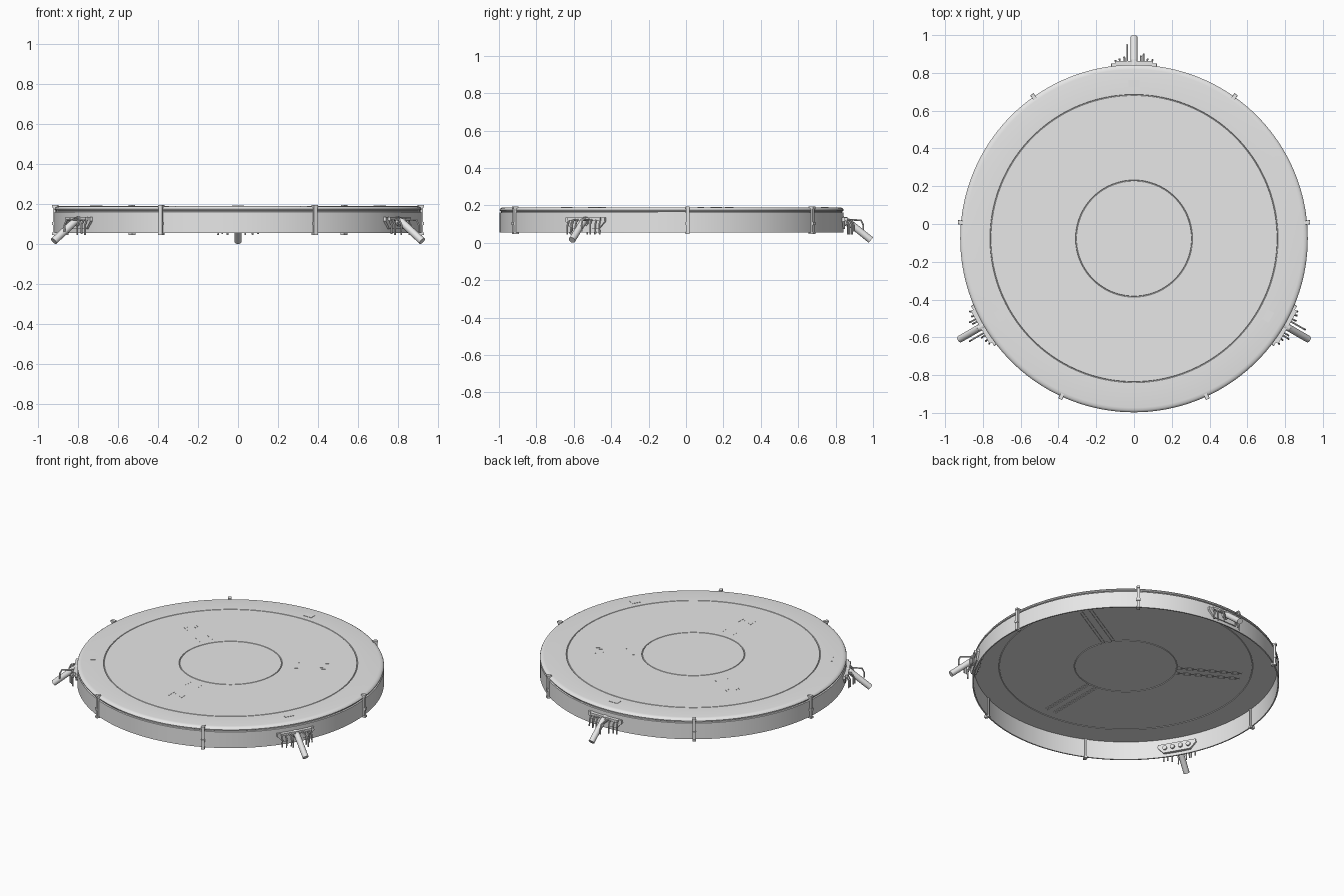
import bpy, bmesh, math
from mathutils import Matrix, Vector

if "Cube" in bpy.data.objects:
    bpy.data.objects.remove(bpy.data.objects["Cube"])

grey = bpy.data.materials.new("plain grey")
grey.use_nodes = True
colour = (0.8, 0.8, 0.8, 1)
grey.diffuse_color = colour
grey.node_tree.nodes["Principled BSDF"].inputs["Base Color"].default_value = colour

CENTRE = Matrix.Translation((0, -0.077, 0))
LEGS = (90, 210, 330)


def finish(bm, name, angle=0, smooth=True):
    """Turn a part built along +x into an object at an angle round the disc."""
    bmesh.ops.recalc_face_normals(bm, faces=bm.faces)
    mesh = bpy.data.meshes.new(name)
    bm.to_mesh(mesh)
    bm.free()
    mesh.materials.append(grey)
    ob = bpy.data.objects.new(name, mesh)
    bpy.context.collection.objects.link(ob)
    ob.matrix_world = CENTRE @ Matrix.Rotation(math.radians(angle), 4, 'Z')
    if smooth:
        bpy.ops.object.select_all(action='DESELECT')
        ob.select_set(True)
        bpy.context.view_layer.objects.active = ob
        bpy.ops.object.shade_smooth_by_angle(angle=math.radians(35))
    return ob


def box(bm, r, t, z):
    """Box from radial, tangential and height ranges."""
    size = [b - a for a, b in (r, t, z)]
    mid = [(a + b) / 2 for a, b in (r, t, z)]
    bmesh.ops.create_cube(bm, size=1, matrix=Matrix.Translation(mid) @ Matrix.Diagonal((*size, 1)))


def rod(bm, points, radius, sides=10):
    """Round rod through points, with a ball at every inner joint."""
    pts = [Vector(p) for p in points]
    for a, b in zip(pts, pts[1:]):
        d = b - a
        m = Matrix.Translation((a + b) / 2) @ d.to_track_quat('Z', 'Y').to_matrix().to_4x4()
        bmesh.ops.create_cone(bm, cap_ends=True, segments=sides, radius1=radius,
                              radius2=radius, depth=d.length, matrix=m)
    for p in pts[1:-1]:
        bmesh.ops.create_uvsphere(bm, u_segments=sides, v_segments=6, radius=radius,
                                  matrix=Matrix.Translation(p))


# Round deck with rolled lip, open skirt and ring seams
def seam(r, z, dz):
    return [(r - 0.003, z), (r - 0.001, z + dz), (r + 0.001, z + dz), (r + 0.003, z)]


top, under = 0.19, 0.176
profile = [(0, top)] + seam(0.307, top, -0.004) + seam(0.76, top, -0.004)
profile += [(0.895, top), (0.908, 0.188), (0.916, 0.183), (0.92, 0.176), (0.918, 0.17),
            (0.912, 0.167), (0.912, 0.163), (0.92, 0.161), (0.92, 0.055), (0.912, 0.055),
            (0.912, under)]
profile += seam(0.76, under, 0.004)[::-1] + seam(0.307, under, 0.004)[::-1] + [(0, under)]
bm = bmesh.new()
verts = [bm.verts.new((r, 0, z)) for r, z in profile]
edges = [bm.edges.new(pair) for pair in zip(verts, verts[1:])]
bmesh.ops.spin(bm, geom=verts + edges, axis=(0, 0, 1), cent=(0, 0, 0),
               angle=math.tau, steps=160, use_merge=True)
bmesh.ops.remove_doubles(bm, verts=bm.verts, dist=0.0002)
finish(bm, "round_deck")

for leg_angle in LEGS:
    # Paired rails running outward between the ring seams, above and below
    bm = bmesh.new()
    for side in (-1, 1):
        for t in (0.022, 0.04):
            box(bm, (0.31, 0.7), (side * t - 0.002, side * t + 0.002), (under - 0.003, under + 0.002))
        box(bm, (0.35, 0.41), (side * 0.04 - 0.002, side * 0.04 + 0.002), (top - 0.002, top + 0.001))
        box(bm, (0.53, 0.59), (side * 0.04 - 0.002, side * 0.04 + 0.002), (top - 0.002, top + 0.001))
        box(bm, (0.54, 0.57), (side * 0.02 - 0.002, side * 0.02 + 0.002), (top - 0.002, top + 0.001))
    finish(bm, "deck_rails", leg_angle + 180, False)

    # Small latch plate near the rim
    bm = bmesh.new()
    box(bm, (0.80, 0.84), (-0.03, 0.03), (top - 0.002, top + 0.002))
    finish(bm, "latch_plate", leg_angle, False)

    # Clamps either side of the leg, hooked over the skirt
    for offset in (-35.3, 35.3):
        bm = bmesh.new()
        box(bm, (0.918, 0.931), (-0.009, 0.009), (0.05, 0.192))
        box(bm, (0.903, 0.914), (-0.007, 0.007), (0.05, 0.178))
        box(bm, (0.903, 0.935), (-0.01, 0.01), (0.046, 0.058))
        box(bm, (0.905, 0.935), (-0.01, 0.01), (0.182, 0.195))
        box(bm, (0.918, 0.936), (-0.011, 0.011), (0.095, 0.11))
        finish(bm, "skirt_clamp", leg_angle + offset, False)

    # Tapered mounting plates on both faces of the skirt
    bm = bmesh.new()
    outline = [(-0.12, 0.135), (0.12, 0.135), (0.122, 0.115), (0.085, 0.075), (-0.085, 0.075), (-0.122, 0.115)]
    for r0, r1 in ((0.893, 0.906), (0.906, 0.926)):
        face = bm.faces.new([bm.verts.new((r0, t, z)) for t, z in outline])
        out = bmesh.ops.extrude_face_region(bm, geom=[face])
        moved = [v for v in out["geom"] if isinstance(v, bmesh.types.BMVert)]
        bmesh.ops.translate(bm, verts=moved, vec=(r1 - r0, 0, 0))
    box(bm, (0.92, 0.94), (-0.1, 0.1), (0.12, 0.135))
    finish(bm, "mounting_plate", leg_angle, False)

    # Bolts on the inside of the plate
    bm = bmesh.new()
    for t in (-0.075, -0.025, 0.025, 0.075):
        rod(bm, [(0.882, t, 0.106), (0.9, t, 0.106)], 0.014, 12)
    finish(bm, "plate_bolts", leg_angle)

    # Sloping leg with a collar at its root
    bm = bmesh.new()
    rod(bm, [(0.91, 0, 0.116), (0.945, 0, 0.112), (1.0655, 0, 0.0145)], 0.0185, 16)
    rod(bm, [(0.915, 0, 0.116), (0.938, 0, 0.112)], 0.024, 16)
    finish(bm, "sloping_leg", leg_angle)

    # Thin bent prongs beside the leg
    bm = bmesh.new()
    prongs = [(-0.095, 0.945, 0.05), (-0.07, 0.95, 0.045), (-0.05, 0.975, 0.06),
              (-0.035, 0.965, 0.045), (0.035, 1.025, 0.06), (0.05, 0.96, 0.045),
              (0.075, 0.95, 0.05), (0.095, 0.942, 0.045)]
    for t, reach, low in prongs:
        rod(bm, [(0.915, t, 0.126), (reach - 0.012, t, 0.12), (reach, t * 1.02, 0.095),
                 (reach, t * 1.05, low)], 0.0045, 8)
    finish(bm, "bent_prongs", leg_angle)
